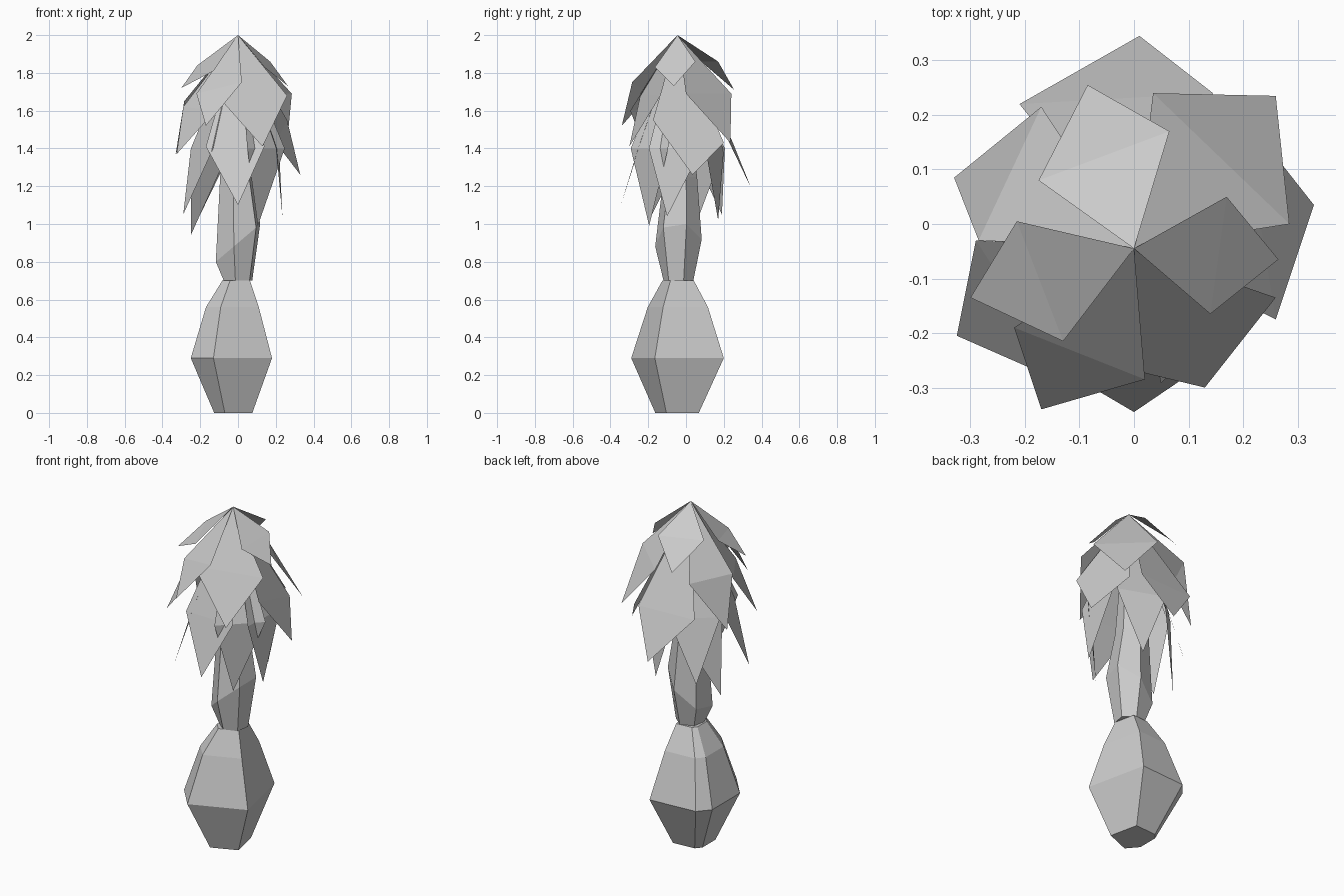
import bpy, bmesh, math
from mathutils import Vector, Matrix

cube = bpy.data.objects.get("Cube")
if cube:
    bpy.data.objects.remove(cube, do_unlink=True)

grey = bpy.data.materials.new("plain_grey")
grey.use_nodes = True
colour = (0.6, 0.6, 0.6, 1)
grey.diffuse_color = colour
grey.node_tree.nodes["Principled BSDF"].inputs["Base Color"].default_value = colour

CROWN = Vector((0, -0.045, 2.0))


def finish(name, bm, recalc=True):
    if recalc:
        bmesh.ops.recalc_face_normals(bm, faces=bm.faces)
    mesh = bpy.data.meshes.new(name)
    bm.to_mesh(mesh)
    bm.free()
    mesh.materials.append(grey)
    obj = bpy.data.objects.new(name, mesh)
    bpy.context.collection.objects.link(obj)


def loft(name, outline, rings):
    """Stack scaled copies of an outline; each ring is (z, scale, cx, cy, tilt)."""
    bm = bmesh.new()
    loops = [[bm.verts.new((cx + x * s, cy + y * s, z + tilt * x * s)) for x, y in outline]
             for z, s, cx, cy, tilt in rings]
    n = len(outline)
    for low, high in zip(loops, loops[1:]):
        for i in range(n):
            j = (i + 1) % n
            bm.faces.new((low[i], low[j], high[j], high[i]))
    bm.faces.new(loops[0][::-1])
    bm.faces.new(loops[-1])
    finish(name, bm)


def leaf(name, side_a, tip, side_b):
    """Kite hung from the crown, folded across its widest line."""
    bm = bmesh.new()
    top, a, t, b = [bm.verts.new(p) for p in (CROWN, side_a, tip, side_b)]
    for tri in ((top, a, b), (a, t, b)):
        face = bm.faces.new(tri)
        face.normal_update()
        out = face.calc_center_median() - Vector((0, -0.045, 1.2))
        if face.normal.dot(out) < 0:
            face.normal_flip()
    finish(name, bm, recalc=False)


# Swollen lower trunk with an uneven six-sided section
base_outline = [(-.23, -.11), (-.11, -.25), (.20, -.125), (.12, .24), (-.17, .22), (-.23, .15)]
loft("lower_trunk", base_outline, [
    (0, .47, -.018, -.045, 0), (.29, 1, -.02, -.04, 0),
    (.56, .65, -.02, -.04, 0), (.70, .34, -.005, -.04, 0)])

# Upper trunk, tilted at its widest ring and tapering into the crown
stem_outline = [(math.cos(a), math.sin(a)) for a in (math.radians(20 + 60 * i) for i in range(6))]
loft("upper_trunk", stem_outline, [
    (.70, .08, 0, -.04, 0), (.90, .125, 0, -.04, .85),
    (1.25, .09, -.01, -.03, 0), (1.96, .02, 0, -.045, 0)])

# Upper and middle leaves: one side, tip, other side
crown_leaves = [
    ((.17, .05, 1.86), (.265, -.065, 1.73), (.14, -.165, 1.83)),
    ((.065, .17, 1.86), (-.085, .255, 1.71), (-.175, .08, 1.86)),
    ((-.215, .005, 1.84), (-.3, -.135, 1.72), (-.13, -.215, 1.81)),
    ((-.22, -.19, 1.69), (-.17, -.34, 1.52), (.02, -.285, 1.75)),
    ((-.12, -.24, 1.69), (.13, -.3, 1.41), (.26, -.135, 1.68)),
    ((.035, .24, 1.69), (.26, .235, 1.43), (.285, 0, 1.69)),
    ((-.17, .215, 1.65), (-.33, .085, 1.37), (-.285, -.03, 1.65)),
    ((-.21, .22, 1.45), (.01, .345, 1.19), (.145, .24, 1.45)),
    ((.26, -.175, 1.55), (.33, .035, 1.26), (.2, .2, 1.43)),
    ((-.17, -.245, 1.41), (0, -.345, 1.1), (.14, -.25, 1.41)),
    ((-.29, -.03, 1.62), (-.325, -.205, 1.37), (-.12, -.295, 1.6)),
]
for i, points in enumerate(crown_leaves, 1):
    leaf(f"crown_leaf_{i}", *points)

# Lowest hanging leaves: tip and the twist of the wide part about the trunk
hanging = [((-.29, -.18, 1.05), 0), ((-.25, .03, .94), -30), ((.235, -.1, 1.04), 10),
           ((.105, -.195, .99), 10), ((-.2, .19, 1.05), 0), ((.08, .17, 1.02), 0)]
for i, (tip, twist) in enumerate(hanging, 1):
    out = Vector((tip[0], tip[1] + .045, 0)).normalized()
    out = Matrix.Rotation(math.radians(twist), 3, 'Z') @ out
    across = Vector((-out.y, out.x, 0)) * .14
    middle = Vector((0, -.045, 1.4)) + out * .21
    leaf(f"hanging_leaf_{i}", middle - across, tip, middle + across)
